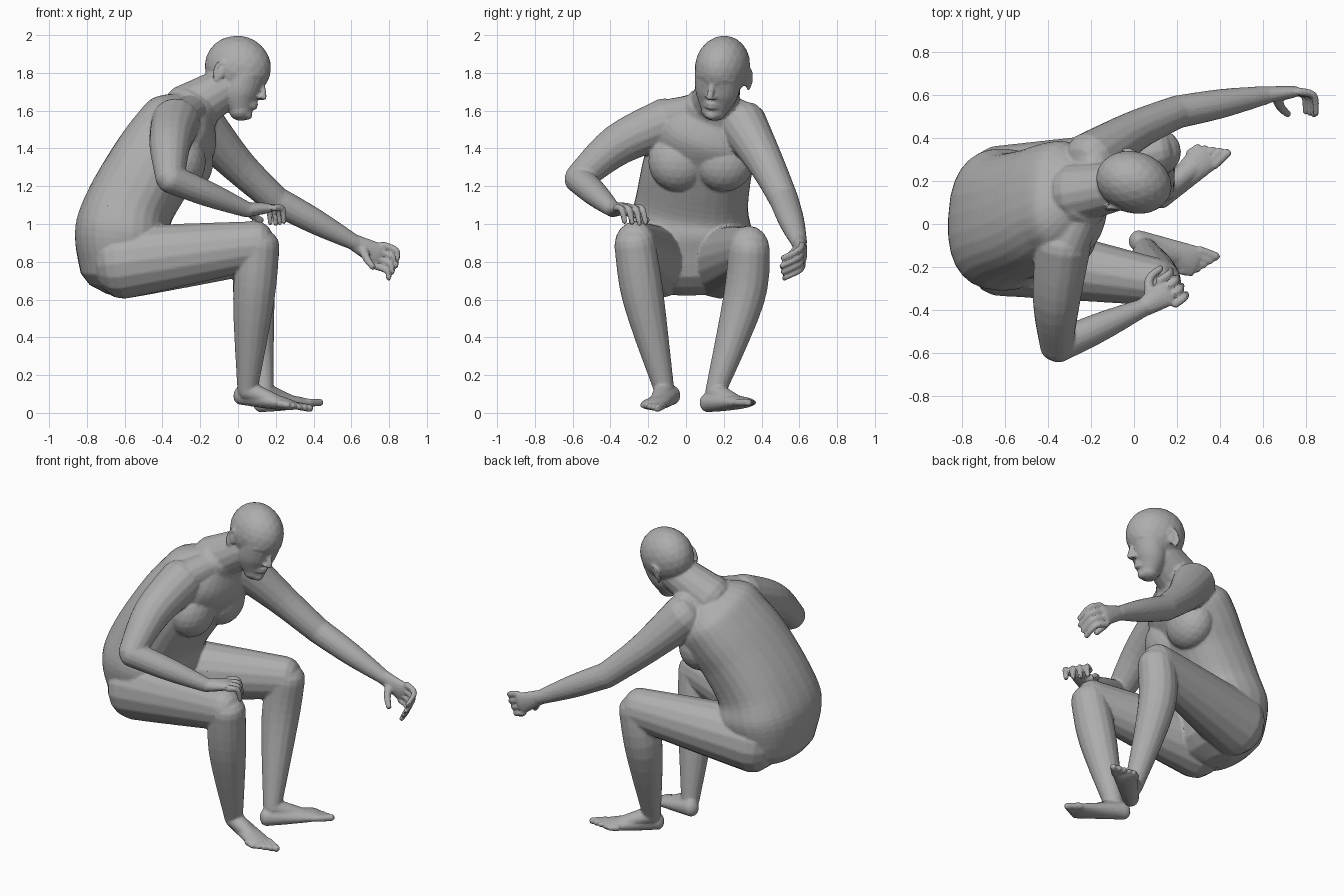
import bpy, bmesh, math
from mathutils import Vector, Matrix

cube = bpy.data.objects.get("Cube")
if cube:
    bpy.data.objects.remove(cube, do_unlink=True)

bm = bmesh.new()
UP, ACROSS = Vector((0, 0, 1)), Vector((0, 1, 0))


def blend(before, start, end, after, t):
    """Smooth interpolation from start to end."""
    return [b + t / 2 * (c - a + t * (2 * a - 5 * b + 4 * c - d + t * (3 * b - a - 3 * c + d)))
            for a, b, c, d in zip(before, start, end, after)]


def rounded(value, power):
    return math.copysign(abs(value) ** power, value)


def tube(points, radii, side=UP, side_end=None, flat=(1, 1), power=1, sides=16, steps=5):
    """Round-ended loft; flat gives depth over width at both ends, power under 1 squares it."""
    knots = [[*point, radius] for point, radius in zip(points, radii)]
    padded = [knots[0], *knots, knots[-1]]
    path = [blend(*padded[i:i + 4], k / steps)
            for i in range(len(knots) - 1) for k in range(steps)] + [knots[-1]]
    centres = [Vector(p[:3]) for p in path]
    last = len(path) - 1
    sections = []
    for i, (centre, p) in enumerate(zip(centres, path)):
        tangent = (centres[min(i + 1, last)] - centres[max(i - 1, 0)]).normalized()
        across = Vector(side).lerp(side_end or side, i / last)
        depth = flat[0] + (flat[1] - flat[0]) * i / last
        sections.append((centre, tangent, across, p[3], p[3] * depth))

    def end_cap(section, sign):
        centre, tangent, across, width, depth = section
        reach = min(width, depth) * sign * .8
        for angle in (.4, .8, 1.3):
            shrink = math.cos(angle)
            yield (centre + tangent * reach * math.sin(angle), tangent, across,
                   width * shrink, depth * shrink)

    sections = [*reversed(list(end_cap(sections[0], -1))), *sections,
                *end_cap(sections[-1], 1)]
    rings = []
    for centre, tangent, across, width, depth in sections:
        normal = tangent.cross(across).normalized()
        lateral = normal.cross(tangent)
        angles = [math.tau * k / sides for k in range(sides)]
        rings.append([bm.verts.new(centre + lateral * width * rounded(math.cos(angle), power)
                                   + normal * depth * rounded(math.sin(angle), power))
                      for angle in angles])
    for ring, following in zip(rings, rings[1:]):
        for k in range(sides):
            bm.faces.new((ring[k - 1], ring[k], following[k], following[k - 1]))
    bm.faces.new(reversed(rings[0]))
    bm.faces.new(rings[-1])


def limb(start, end, start_radius, end_radius, swell=0.0, **options):
    """Tapered tube between two joints, with a swelling at its middle."""
    middle = Vector(start).lerp(end, .5)
    middle_radius = (start_radius + end_radius) / 2 + swell
    tube([start, middle, end], [start_radius, middle_radius, end_radius], **options)


def ball(centre, radii):
    place = Matrix.Translation(centre) @ Matrix.Diagonal((*radii, 1))
    bmesh.ops.create_icosphere(bm, subdivisions=3, radius=1, matrix=place)


def torso():
    tube([(-.62, .02, .8), (-.61, .02, .95), (-.57, .03, 1.1), (-.46, .06, 1.29),
          (-.37, .1, 1.42), (-.29, .12, 1.52), (-.23, .14, 1.6)],
         [.3, .33, .3, .29, .28, .26, .16],
         side=ACROSS, side_end=(.4, .9, 0), flat=(.76, .8), power=.82, sides=28)
    # chest
    for centre in ((-.3, -.04, 1.33), (-.26, .2, 1.33)):
        ball(centre, (.13, .16, .16))
    # neck and the slopes down to the shoulders
    limb((-.27, .14, 1.6), (-.05, .18, 1.73), .14, .11, side=ACROSS)
    for shoulder in ((-.31, -.1, 1.56), (-.18, .32, 1.54)):
        limb((-.19, .17, 1.63), shoulder, .08, .1)


def arm(shoulder, middle, elbow, wrist, girth):
    tube([shoulder, middle, elbow], [.13, girth, .077])
    limb(elbow, wrist, .077, .042, swell=.008)


def hand(wrist, index, spread, bend, tip, thumb):
    """Palm, four curled fingers fanned out from the index, and a thumb."""
    wrist, index, spread = Vector(wrist), Vector(index), Vector(spread)
    knuckles = index + spread * 1.5
    limb(wrist, knuckles, .045, .065, side=spread, flat=(.85, .4))
    for i in range(4):
        base = index + spread * i
        length = 1 - abs(i - 1) * .06
        tube([base, base + Vector(bend) * length, base + Vector(tip) * length],
             [.02, .018, .015], sides=10)
    tube([wrist.lerp(knuckles, .3), *thumb], [.028, .022, .017], sides=10)


def leg(hip, knee, calf, ankle, heel, sole, inner_sign):
    limb(hip, knee, .185, .11, side=ACROSS, flat=(1.04, 1.15))
    tube([knee, calf, ankle], [.11, .11, .054], side=ACROSS)
    # foot with a sloping instep and five toes, the big toe on the inner side
    heel, sole = Vector(heel), Vector(sole)
    ahead = (sole - heel).normalized()
    inner = UP.cross(ahead).normalized() * inner_sign
    limb(heel, sole, .048, .074, side=inner, flat=(1.1, .35))
    limb(ankle, heel.lerp(sole, .85), .055, .04, side=inner, flat=(1, .7))
    for i in range(5):
        base = sole + inner * (.056 - .029 * i) - ahead * .012 * i
        limb(base, base + ahead * (.085 - .008 * i), .022, .021 - .002 * i, sides=10)


def head():
    start = len(bm.verts)
    ball((-.02, 0, .06), (.18, .143, .165))
    # face from brow to chin
    tube([(.045, 0, .08), (.04, 0, 0), (.045, 0, -.09), (.07, 0, -.165)],
         [.125, .125, .11, .068], side=ACROSS, flat=(.82, .9), sides=24)
    ball((.107, 0, -.172), (.03, .036, .028))
    # nose and lips
    limb((.132, 0, .02), (.167, 0, -.06), .015, .019, side=ACROSS, sides=10)
    for height in (-.105, -.124):
        tube([(.115, -.04, height), (.138, 0, height), (.115, .04, height)],
             [.008, .012, .008], sides=10)
    for s in (-1, 1):
        # nostril, eye and brow
        ball((.15, s * .018, -.066), (.016, .013, .011))
        ball((.114, s * .045, 0), (.026, .026, .02))
        tube([(.14, s * .015, .035), (.13, s * .055, .042), (.1, s * .095, .03)],
             [.014, .014, .012], sides=10)
        # ear: rim around a thin shell
        ball((-.06, s * .132, 0), (.026, .014, .045))
        rim = [(-.06 + .03 * math.cos(turn), s * (.137 - .006 * math.cos(turn)),
                .052 * math.sin(turn)) for turn in (.5, 1.5, 2.5, 3.5, 4.5)]
        tube(rim, [.011] * len(rim), side=ACROSS, sides=10)
    # bowed, turned and tilted
    pose = Matrix.Translation((0, .182, 1.77))
    for degrees, axis in ((-10, 'X'), (-16, 'Z'), (18, 'Y')):
        pose = pose @ Matrix.Rotation(math.radians(degrees), 4, axis)
    bmesh.ops.transform(bm, matrix=pose, verts=list(bm.verts)[start:])


torso()
head()

# right arm bent with the elbow out, hand resting on the knee
right_wrist = (.05, -.385, 1.075)
arm((-.33, -.1, 1.54), (-.36, -.36, 1.42), (-.36, -.57, 1.24), right_wrist, girth=.11)
hand(right_wrist, index=(.115, -.265, 1.085), spread=(.025, -.036, 0),
     bend=(.05, .035, -.005), tip=(.06, .055, -.085),
     thumb=[(.07, -.26, 1.05), (.125, -.205, 1.02)])

# left arm reaching forward, hand hanging loose
left_wrist = (.62, .6, .9)
arm((-.2, .3, 1.53), (0, .43, 1.31), (.2, .52, 1.125), left_wrist, girth=.095)
hand(left_wrist, index=(.765, .615, .89), spread=(-.014, 0, -.037),
     bend=(.075, -.02, -.03), tip=(.085, -.11, -.075),
     thumb=[(.68, .545, .82), (.715, .51, .77)])

# right leg, then left leg
leg(hip=(-.62, -.15, .795), knee=(.11, -.27, .89), calf=(.083, -.225, .6),
    ankle=(.05, -.115, .12), heel=(.015, -.075, .095), sole=(.285, -.175, .04), inner_sign=1)
leg(hip=(-.62, .18, .795), knee=(.11, .335, .865), calf=(.085, .305, .6),
    ankle=(.135, .155, .11), heel=(.12, .115, .055), sole=(.335, .315, .055), inner_sign=-1)

bmesh.ops.recalc_face_normals(bm, faces=bm.faces)
mesh = bpy.data.meshes.new("human_body_parts")
bm.to_mesh(mesh)
bm.free()
body = bpy.data.objects.new("human_body", mesh)
bpy.context.collection.objects.link(body)

grey = bpy.data.materials.new("plain grey")
grey.use_nodes = True
grey.diffuse_color = (.42, .42, .42, 1)
grey.node_tree.nodes["Principled BSDF"].inputs["Base Color"].default_value = grey.diffuse_color
mesh.materials.append(grey)

# fuse the parts into one skin, soften the joins, then reduce to flat facets
fuse = body.modifiers.new("fuse", 'REMESH')
fuse.mode = 'VOXEL'
fuse.voxel_size = .007
soften = body.modifiers.new("soften", 'SMOOTH')
soften.factor = .5
soften.iterations = 9
facet = body.modifiers.new("facet", 'DECIMATE')
facet.ratio = .1
